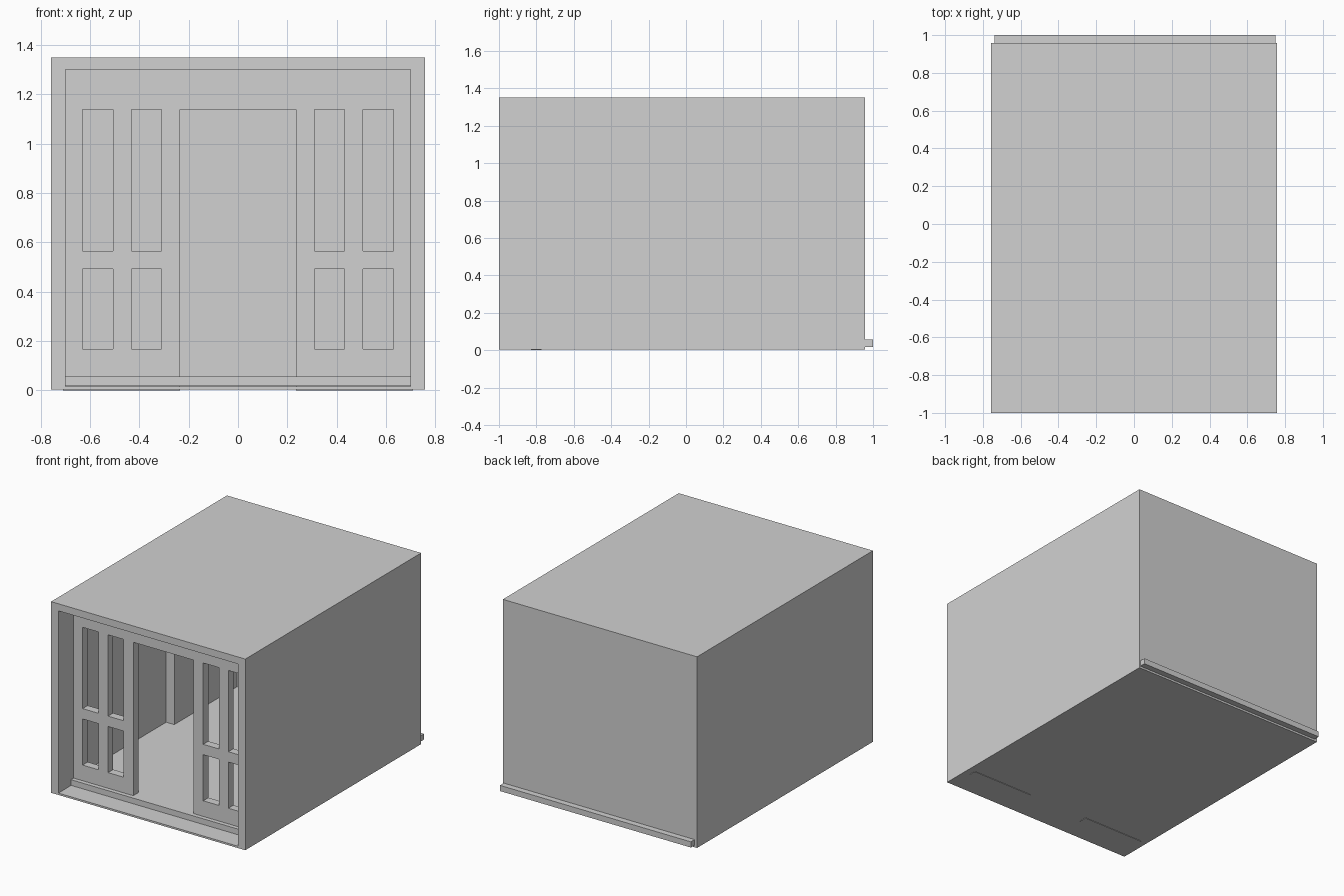
import bpy, bmesh
from mathutils import Vector

if "Cube" in bpy.data.objects:
    bpy.data.objects.remove(bpy.data.objects["Cube"])

grey = bpy.data.materials.new("plain grey")
grey.diffuse_color = (0.64, 0.64, 0.64, 1)
grey.use_nodes = True
grey.node_tree.nodes["Principled BSDF"].inputs["Base Color"].default_value = grey.diffuse_color


def finish(bm, name):
    bmesh.ops.recalc_face_normals(bm, faces=bm.faces)
    mesh = bpy.data.meshes.new(name)
    bm.to_mesh(mesh)
    bm.free()
    mesh.materials.append(grey)
    ob = bpy.data.objects.new(name, mesh)
    bpy.context.collection.objects.link(ob)
    return ob


def box(name, lo, hi):
    bm = bmesh.new()
    lo, hi = Vector(lo), Vector(hi)
    for v in bmesh.ops.create_cube(bm, size=1)["verts"]:
        v.co = [hi[i] if v.co[i] > 0 else lo[i] for i in range(3)]
    return finish(bm, name)


# Outer shell: rectangular rings from outer back, round the front rim, to inner back
bm = bmesh.new()
rings = []
for half_w, bottom, top, y in ((0.757, 0.003, 1.35, 0.958), (0.757, 0.003, 1.35, -1.0),
                               (0.70, 0.016, 1.30, -1.0), (0.70, 0.016, 1.30, 0.90)):
    rings.append([bm.verts.new((x, y, z)) for x, z in
                  ((-half_w, bottom), (half_w, bottom), (half_w, top), (-half_w, top))])
for a, b in zip(rings, rings[1:]):
    for i in range(4):
        j = (i + 1) % 4
        bm.faces.new((a[i], a[j], b[j], b[i]))
bm.faces.new(rings[0])
bm.faces.new(rings[-1])
finish(bm, "outer_shell")

# Raised floor, running through the back wall as a lip
box("floor_slab", (-0.738, -0.86, 0.017), (0.75, 1.0, 0.057))

# Thicker side walls in the rear half
for side in (-1, 1):
    x = sorted((side * 0.71, side * 0.637))
    box("rear_side_wall", (x[0], 0.2, 0.03), (x[1], 0.91, 1.31))

# Front wall: a grid of panels with window holes and a doorway
half = [0.235, 0.31, 0.432, 0.506, 0.63, 0.71]
xs = [-x for x in reversed(half)] + half
zs = [0.0, 0.167, 0.492, 0.565, 1.138, 1.31]
bm = bmesh.new()
grid = [[bm.verts.new((x, -0.83, z)) for z in zs] for x in xs]
for i in range(len(xs) - 1):
    for j in range(len(zs) - 1):
        doorway = i == 5 and j < 4
        window = i in (1, 3, 7, 9) and j in (1, 3)
        if not (doorway or window):
            bm.faces.new((grid[i][j], grid[i + 1][j],
                          grid[i + 1][j + 1], grid[i][j + 1]))
ext = bmesh.ops.extrude_face_region(bm, geom=bm.faces[:], use_keep_orig=True)
moved = [g for g in ext["geom"] if isinstance(g, bmesh.types.BMVert)]
bmesh.ops.translate(bm, verts=moved, vec=(0, 0.057, 0))
loose = [v for v in bm.verts if not v.link_faces]
bmesh.ops.delete(bm, geom=loose, context='VERTS')
finish(bm, "front_window_wall")
